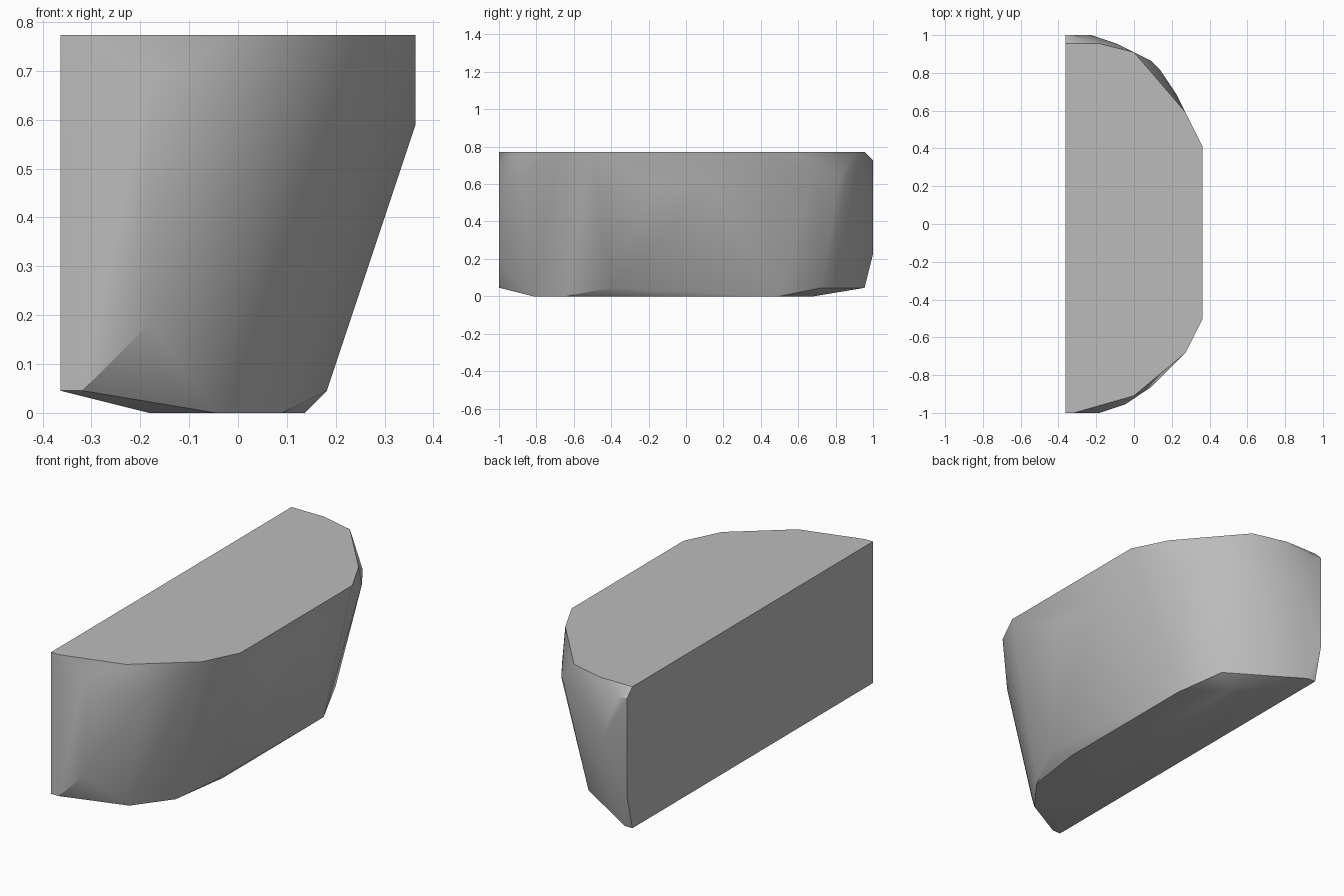
import bpy
import bmesh
import math

# Remove the default object
default_cube = bpy.data.objects.get("Cube")
if default_cube:
    bpy.data.objects.remove(default_cube, do_unlink=True)

UNIT = 1 / 22  # the block's corners sit on a regular lattice


def make_material(name, colour):
    """Create one flat material."""
    material = bpy.data.materials.new(name)
    material.use_nodes = True
    material.diffuse_color = colour
    material.node_tree.nodes["Principled BSDF"].inputs["Base Color"].default_value = colour
    return material


def make_convex_block(name, corners_by_height, material):
    """Wrap the corners of each level in one convex skin."""
    bm = bmesh.new()
    for height, corners in corners_by_height.items():
        for x, y in corners:
            bm.verts.new((x * UNIT, y * UNIT, height * UNIT))
    hull = bmesh.ops.convex_hull(bm, input=bm.verts)
    loose = {item for item in hull["geom_interior"] + hull["geom_unused"]
             if isinstance(item, bmesh.types.BMVert)}
    bmesh.ops.delete(bm, geom=list(loose), context="VERTS")
    # Merge the coplanar triangles into clean flat faces
    bmesh.ops.dissolve_limit(bm, angle_limit=math.radians(0.5),
                             verts=bm.verts, edges=bm.edges)
    bmesh.ops.recalc_face_normals(bm, faces=bm.faces)
    mesh = bpy.data.meshes.new(name)
    bm.to_mesh(mesh)
    bm.free()
    mesh.materials.append(material)
    block = bpy.data.objects.new(name, mesh)
    bpy.context.collection.objects.link(block)
    return block


# Corners of the half-round block, from the flat top to the narrow underside
top_outline = [(-8, -22), (-7, -22), (0, -20), (6, -15), (8, -11),
               (8, 9), (6, 13), (0, 20), (-4, 21), (-8, 21)]
shoulder = [(-1, -21), (2, -19), (-2, 21), (2, 19), (3, 18), (5, 15)]
lower_rim = [(-8, -22), (-7, -22), (4, -9), (1, 16), (-7, 21), (-8, 21)]
underside = [(-4, -18), (-1, -18), (2, -14), (3, -7),
             (3, 11), (2, 12), (-1, 15), (-4, 15)]

levels = {
    17: top_outline,
    16: [(-8, 22), (-7, 22)],
    15: [(-4, -22)],
    14: shoulder,
    13: [(8, -4), (8, 3)],
    11: [(-5, 22)],
    5: [(-8, 22)],
    4: [(-4, -22)],
    1: lower_rim,
    0: underside,
}

grey = make_material("plain grey", (0.5, 0.5, 0.5, 1.0))
block = make_convex_block("half_round_block", levels, grey)

# Soft shading around the curved side, crisp top, back and underside
bpy.ops.object.select_all(action="DESELECT")
block.select_set(True)
bpy.context.view_layer.objects.active = block
bpy.ops.object.shade_smooth_by_angle(angle=math.radians(35))
